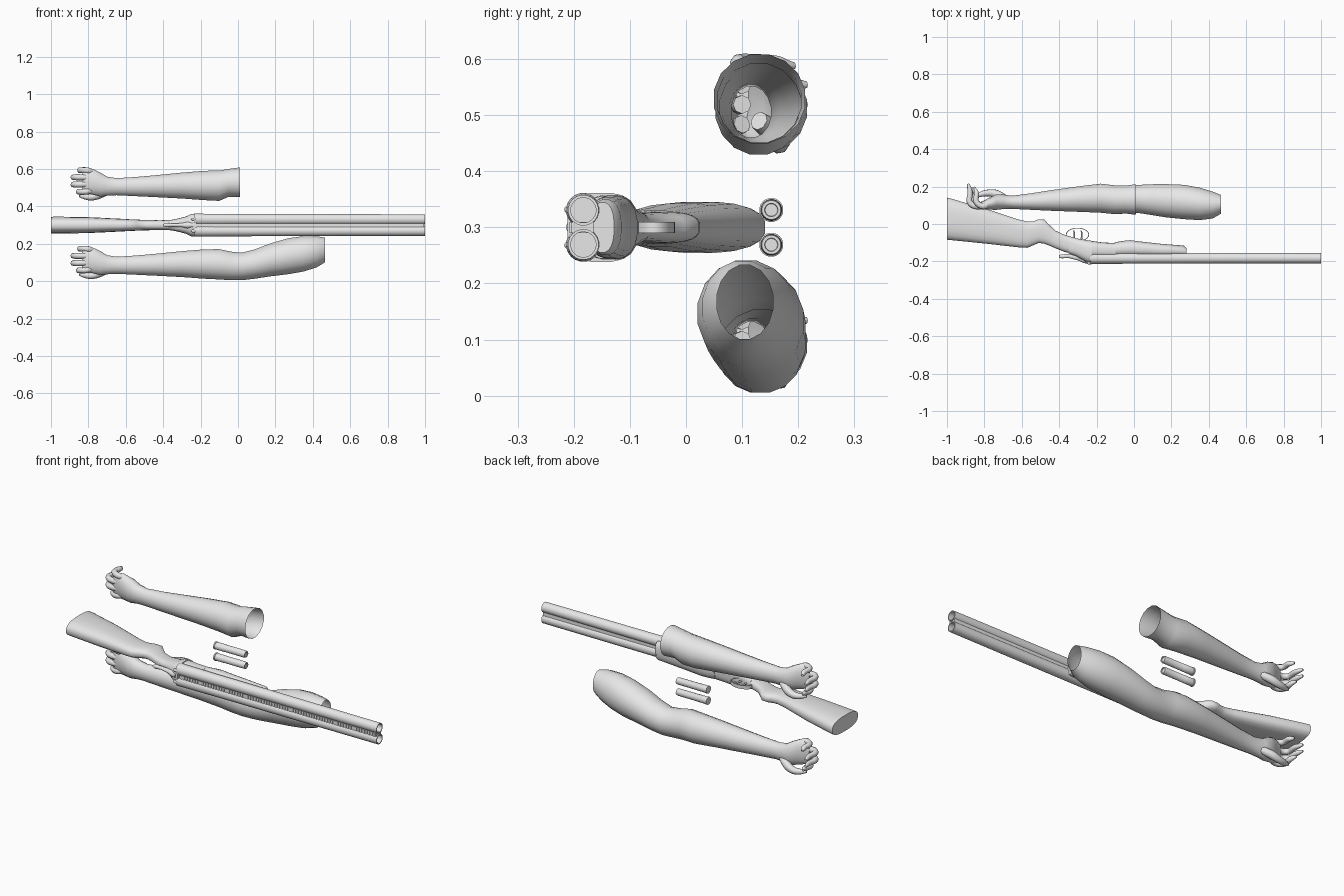
import bpy, bmesh, math

if "Cube" in bpy.data.objects:
    bpy.data.objects.remove(bpy.data.objects["Cube"])

MID = 0.30  # height of the gun's centre plane
grey = bpy.data.materials.new("plain_grey")
grey.diffuse_color = (0.8, 0.8, 0.8, 1)
grey.use_nodes = True
grey.node_tree.nodes["Principled BSDF"].inputs["Base Color"].default_value = grey.diffuse_color


def finish(ob, angle=40):
    ob.data.materials.clear()
    ob.data.materials.append(grey)
    bpy.ops.object.select_all(action='DESELECT')
    ob.select_set(True)
    bpy.context.view_layer.objects.active = ob
    bpy.ops.object.shade_smooth_by_angle(angle=math.radians(angle))
    return ob


def make(name, bm, angle=40):
    bmesh.ops.recalc_face_normals(bm, faces=bm.faces[:])
    me = bpy.data.meshes.new(name)
    bm.to_mesh(me)
    bm.free()
    ob = bpy.data.objects.new(name, me)
    bpy.context.collection.objects.link(ob)
    return finish(ob, angle)


def loft(name, sections, n=16, power=2.0, caps=(True, True), angle=40, dz=0.0):
    """Skin rounded sections (x, y0, y1, z0, z1) along x."""
    bm = bmesh.new()
    rings = []
    for x, y0, y1, z0, z1 in sections:
        ring = []
        for i in range(n):
            a = 2 * math.pi * (i + 0.5) / n
            c, s = math.cos(a), math.sin(a)
            c = math.copysign(abs(c) ** (2 / power), c)
            s = math.copysign(abs(s) ** (2 / power), s)
            ring.append(bm.verts.new((x, (y0 + y1) / 2 + c * (y1 - y0) / 2,
                                      dz + (z0 + z1) / 2 + s * (z1 - z0) / 2)))
        rings.append(ring)
    for a, b in zip(rings, rings[1:]):
        for i in range(n):
            j = (i + 1) % n
            bm.faces.new((a[i], a[j], b[j], b[i]))
    if caps[0]:
        bm.faces.new(rings[0])
    if caps[1]:
        bm.faces.new(rings[-1])
    return make(name, bm, angle)


def gun_loft(name, rows, **kw):
    """Sections (x, y0, y1, half width) centred on the gun's plane."""
    return loft(name, [(x, a, b, MID - h, MID + h) for x, a, b, h in rows], **kw)


def lathe(name, rows, y, z, n=20):
    """Round part along x from (x, radius) rows."""
    return loft(name, [(x, y - r, y + r, z - r, z + r) for x, r in rows], n=n)


def tube(name, pts, radius):
    """Smooth tapered tube through (x, y, z, scale) points."""
    cu = bpy.data.curves.new(name, 'CURVE')
    cu.dimensions = '3D'
    cu.bevel_depth = radius
    cu.bevel_resolution = 2
    cu.use_fill_caps = True
    sp = cu.splines.new('NURBS')
    sp.points.add(len(pts) - 1)
    for p, (x, y, z, s) in zip(sp.points, pts):
        p.co = (x, y, z, 1)
        p.radius = s
    sp.use_endpoint_u = True
    sp.order_u = 3
    sp.resolution_u = 4
    ob = bpy.data.objects.new(name, cu)
    bpy.context.collection.objects.link(ob)
    bpy.ops.object.select_all(action='DESELECT')
    ob.select_set(True)
    bpy.context.view_layer.objects.active = ob
    bpy.ops.object.convert(target='MESH')
    return finish(bpy.context.object, 60)


def box(name, x0, x1, y0, y1, z0, z1):
    bm = bmesh.new()
    bmesh.ops.create_cube(bm, size=1)
    for v in bm.verts:
        v.co = ((x0 + x1) / 2 + v.co.x * (x1 - x0), (y0 + y1) / 2 + v.co.y * (y1 - y0),
                (z0 + z1) / 2 + v.co.z * (z1 - z0))
    return make(name, bm, 20)


# Stock with pistol grip
gun_loft("stock", [
    (-1.0, -.085, .142, .044), (-.98, -.087, .137, .046), (-.8, -.105, .085, .043),
    (-.62, -.125, .025, .034), (-.57, -.128, .014, .031), (-.54, -.115, .014, .030),
    (-.51, -.102, .026, .028), (-.48, -.106, .024, .028), (-.455, -.115, -.002, .027),
    (-.42, -.130, -.035, .026), (-.37, -.150, -.058, .027), (-.31, -.163, -.075, .034)],
    power=2.6, n=20)

# Receiver, its lower part and the fore-end
gun_loft("receiver", [
    (-.35, -.158, -.064, .029), (-.31, -.172, -.076, .038), (-.28, -.190, -.082, .046),
    (-.25, -.207, -.086, .060), (-.225, -.212, -.09, .062)], power=3, n=20)
gun_loft("receiver_underside", [
    (-.23, -.180, -.09, .058), (-.17, -.180, -.098, .057), (-.1, -.180, -.102, .056)],
    power=3, n=20)
gun_loft("fore_end", [
    (-.105, -.175, -.098, .056), (-.06, -.175, -.090, .057), (-.02, -.175, -.086, .057),
    (.04, -.175, -.094, .056), (.15, -.175, -.106, .054), (.265, -.172, -.115, .050),
    (.28, -.170, -.128, .045)], power=2.4, n=20)

# Barrels with hollow muzzles, and pins behind them
for side, s in (("upper", 1), ("lower", -1)):
    lathe(side + "_barrel", [(-.235, .031), (.0, .0295), (1.0, .0275), (1.0, .0225), (.93, .0225)],
          -.183, MID + s * .0305)
    lathe(side + "_hinge_pin", [(-.25, .004), (-.245, .008), (-.23, .008), (-.225, .004)],
          -.209, MID + s * .032, n=8)

# Sighting rib with cross ridges
box("rib", -.235, .995, -.204, -.165, MID - .010, MID + .010)
ridge = box("rib_ridges", -.225, -.217, -.208, -.203, MID - .010, MID + .010)
arr = ridge.modifiers.new("repeat", 'ARRAY')
arr.count = 75
arr.use_relative_offset = False
arr.use_constant_offset = True
arr.constant_offset_displace = (.0163, 0, 0)

# Top lever
gun_loft("top_lever", [
    (-.40, -.180, -.166, .006), (-.385, -.184, -.162, .012), (-.35, -.182, -.160, .009),
    (-.30, -.195, -.165, .011), (-.27, -.209, -.175, .018), (-.24, -.214, -.19, .012)], n=12)

# Trigger guard: a flat oval band
bm = bmesh.new()
N = 28
rings = [[bm.verts.new((-.302 + (.062 - t) * math.cos(2 * math.pi * i / N),
                        -.057 + (.037 - t) * math.sin(2 * math.pi * i / N), MID + z))
          for i in range(N)] for t, z in ((0, -.010), (0, .010), (.004, .010), (.004, -.010))]
for k in range(4):
    a, b = rings[k], rings[(k + 1) % 4]
    for i in range(N):
        j = (i + 1) % N
        bm.faces.new((a[i], a[j], b[j], b[i]))
make("trigger_guard", bm)

# Two triggers
for i, x in enumerate((-.325, -.285)):
    tube(f"trigger_{i + 1}", [(x, -.09, MID, 1), (x + .012, -.062, MID, 1),
                              (x + .002, -.035, MID, .6)], .005)

# Two cartridges with a rimmed base
for side, z in (("upper", .331), ("lower", .269)):
    lathe(side + "_cartridge", [
        (-.245, .021), (-.238, .0215), (-.237, .0195), (-.185, .0195), (-.184, .0188),
        (-.065, .0188), (-.055, .017), (-.055, .012), (-.059, .011)], .152, z)

# Arms: shared hand and forearm sections
FOREARM = [
    (-.835, .090, .112, .060, .170), (-.815, .081, .120, .050, .182), (-.78, .076, .138, .042, .183),
    (-.735, .075, .160, .031, .162), (-.70, .079, .158, .036, .140), (-.65, .080, .152, .039, .132),
    (-.55, .075, .165, .034, .138), (-.45, .070, .181, .029, .147), (-.30, .064, .202, .021, .162),
    (-.18, .059, .217, .012, .172), (-.10, .051, .208, .008, .173)]
UPPER_ARM = [
    (-.04, .055, .204, .004, .160), (.02, .058, .210, .004, .154), (.09, .047, .214, .012, .172),
    (.17, .034, .215, .024, .203), (.27, .024, .211, .036, .232), (.35, .019, .196, .050, .243),
    (.42, .028, .175, .072, .242), (.465, .054, .156, .100, .234)]
SLEEVE_END = [(-.05, .055, .206, .030, .182), (.01, .048, .214, .028, .190)]

for side, extra, dz in (("lower", UPPER_ARM, 0.0), ("upper", SLEEVE_END, .42)):
    arm = loft(side + "_arm", FOREARM + extra, caps=(True, False), angle=60, dz=dz)
    # Four fingers curling towards +y
    for i, (z, reach) in enumerate(((.064, .92), (.099, 1.0), (.134, 1.0), (.168, .9))):
        fan = (i - 1.5) * .004
        tube(f"{side}_finger_{i + 1}", [
            (-.79, .100, z + dz, 1.0),
            (-.845 * (.5 + reach / 2), .088, z + fan + dz, 1.0),
            (-.885 * (.6 + reach * .4), .115, z + fan + dz, .95),
            (-.875 * (.6 + reach * .4), .160, z + fan + dz, .85),
            (-.880 * (.6 + reach * .4), .195 * reach, z + dz, .75),
            (-.888 * (.6 + reach * .4), .215 * reach, z + dz, .35)], .0165)
    # Thumb along the low edge of the palm
    tube(side + "_thumb", [
        (-.68, .130, .070 + dz, .9), (-.725, .160, .050 + dz, 1.25), (-.775, .168, .028 + dz, 1.0),
        (-.82, .160, .030 + dz, .8), (-.848, .148, .036 + dz, .35)], .019)
